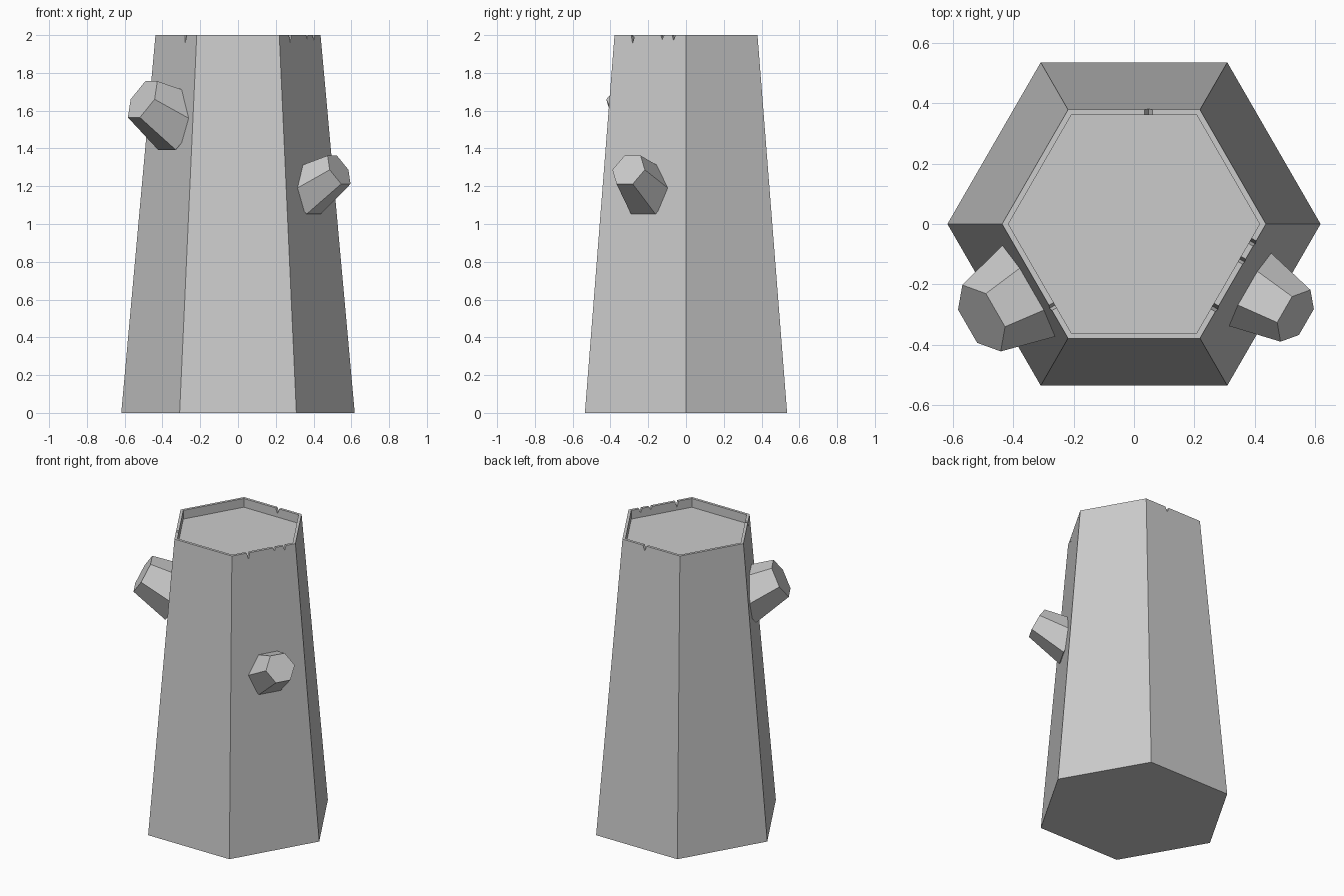
import bpy, bmesh, math
from mathutils import Vector

if "Cube" in bpy.data.objects:
    bpy.data.objects.remove(bpy.data.objects["Cube"])


def make_object(name, rings):
    """Closed solid lofted through rings of equal point count."""
    bm = bmesh.new()
    loops = [[bm.verts.new(p) for p in ring] for ring in rings]
    n = len(loops[0])
    for a, b in zip(loops, loops[1:]):
        for i in range(n):
            j = (i + 1) % n
            bm.faces.new((a[i], a[j], b[j], b[i]))
    bm.faces.new(loops[0][::-1])
    bm.faces.new(loops[-1])
    bmesh.ops.recalc_face_normals(bm, faces=bm.faces)
    mesh = bpy.data.meshes.new(name)
    bm.to_mesh(mesh)
    bm.free()
    obj = bpy.data.objects.new(name, mesh)
    bpy.context.collection.objects.link(obj)
    return obj


def hexagon(center, r, u=Vector((1, 0, 0)), v=Vector((0, 1, 0))):
    c = Vector(center)
    return [c + r * (math.cos(i * math.pi / 3) * u + math.sin(i * math.pi / 3) * v)
            for i in range(6)]


# Tapered six-sided trunk with a shallow recess in the top
trunk = make_object("trunk", [
    hexagon((0, 0, 0), 0.618), hexagon((0, 0, 2), 0.437),
    hexagon((0, 0, 2), 0.416), hexagon((0, 0, 1.94), 0.416)])

# V-shaped nicks in the rim: face azimuth, rim position, width, depth
nicks = [(-30, (0.395, -0.062), 0.02, 0.03), (-30, (0.36, -0.122), 0.02, 0.022),
         (-30, (0.27, -0.278), 0.022, 0.045), (-150, (-0.272, -0.275), 0.02, 0.04),
         (90, (0.048, 0.37), 0.028, 0.035)]
for azimuth, (x, y), width, depth in nicks:
    a = math.radians(azimuth)
    out = Vector((math.cos(a), math.sin(a), 0))
    side = Vector((-out.y, out.x, 0)) * width / 2
    mid = Vector((x, y, 2))
    section = [Vector((0, 0, -depth)), side, side + Vector((0, 0, 0.05)),
               -side + Vector((0, 0, 0.05)), -side]
    cutter = make_object("nick_cutter", [[mid + out * d + p for p in section]
                                         for d in (-0.04, 0.04)])
    cutter.hide_render = True
    mod = trunk.modifiers.new("nick", 'BOOLEAN')
    mod.operation, mod.solver, mod.object = 'DIFFERENCE', 'EXACT', cutter
    bpy.context.view_layer.objects.active = trunk
    bpy.ops.object.modifier_apply(modifier=mod.name)
    bpy.data.objects.remove(cutter)


# Tapered branch stubs angled upward out of the two front side faces
def branch(name, azimuth, tip, r_tip, r_base, length):
    a, tilt = math.radians(azimuth), math.radians(29)
    out = Vector((math.cos(a), math.sin(a), 0))
    axis = out * math.cos(tilt) + Vector((0, 0, math.sin(tilt)))
    u = Vector((-out.y, out.x, 0))
    v = axis.cross(u)
    tip = Vector(tip)
    make_object(name, [hexagon(tip - axis * length, r_base, u, v),
                       hexagon(tip, r_tip, u, v)])


branch("right_branch", -30, (0.535, -0.304, 1.287), 0.099, 0.15, 0.25)
branch("left_branch", -150, (-0.505, -0.312, 1.66), 0.127, 0.187, 0.26)
